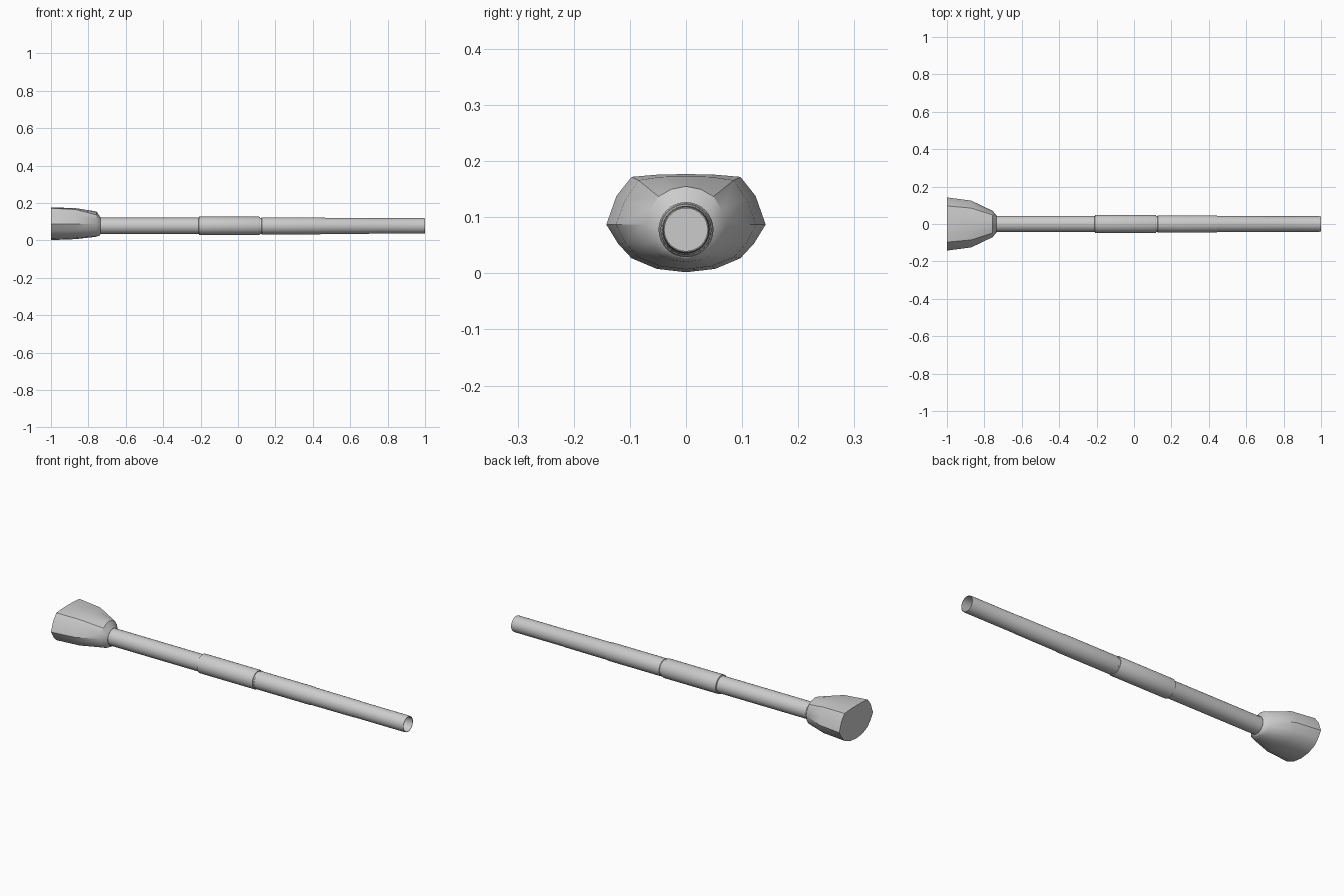
import bpy, bmesh, math

if "Cube" in bpy.data.objects:
    bpy.data.objects.remove(bpy.data.objects["Cube"])

AXIS_Z = 0.078


def make_object(name, rings, cap_first=False, cap_last=False, angle=30):
    """Skin a series of closed rings into one mesh."""
    bm = bmesh.new()
    loops = [[bm.verts.new(p) for p in ring] for ring in rings]
    n = len(loops[0])
    for a, b in zip(loops, loops[1:]):
        for i in range(n):
            j = (i + 1) % n
            bm.faces.new((a[i], a[j], b[j], b[i]))
    if cap_first:
        bm.faces.new(loops[0])
    if cap_last:
        bm.faces.new(loops[-1])
    bmesh.ops.recalc_face_normals(bm, faces=bm.faces)
    mesh = bpy.data.meshes.new(name)
    bm.to_mesh(mesh)
    bm.free()
    obj = bpy.data.objects.new(name, mesh)
    bpy.context.collection.objects.link(obj)
    bpy.ops.object.select_all(action='DESELECT')
    obj.select_set(True)
    bpy.context.view_layer.objects.active = obj
    bpy.ops.object.shade_smooth_by_angle(angle=math.radians(angle))
    return obj


def circle(x, r, n=32):
    return [(x, r * math.sin(2 * math.pi * i / n), AXIS_Z + r * math.cos(2 * math.pi * i / n))
            for i in range(n)]


def section(x, half):
    """Mirror a half outline (top centre to bottom centre) into a full ring."""
    full = half + [(-y, z) for y, z in reversed(half[1:-1])]
    return [(x, y, z) for y, z in full]


# Barrel: stepped sleeves, with a hollow muzzle
barrel_profile = [
    (-0.78, 0.0435), (-0.21, 0.0435), (-0.208, 0.049), (0.112, 0.049),
    (0.117, 0.0465), (0.117, 0.043), (0.125, 0.043), (0.127, 0.0455),
    (0.438, 0.0455), (0.445, 0.0435), (0.70, 0.0425), (0.703, 0.0415),
    (0.992, 0.0415), (1.0, 0.040), (1.0, 0.038), (0.90, 0.038)]
make_object("gun_barrel", [circle(x, r) for x, r in barrel_profile],
            cap_first=True, cap_last=True)

# Mantlet: flat-topped faceted housing tapering to the barrel collar
rear = [(0, .177), (.05, .176), (.097, .172), (.124, .138), (.142, .087),
        (.121, .053), (.097, .027), (.052, .008), (0, .002)]
middle = [(0, .173), (.045, .172), (.085, .166), (.108, .132), (.125, .087),
          (.108, .054), (.086, .029), (.046, .013), (0, .007)]
front = [(0, .155), (.026, .150), (.049, .137), (.064, .114), (.071, .087),
         (.066, .055), (.051, .035), (.028, .024), (0, .020)]
collar = [(.052 * math.sin(math.pi * i / 8), AXIS_Z + .052 * math.cos(math.pi * i / 8))
          for i in range(9)]
neck = [(y * .87, AXIS_Z + (z - AXIS_Z) * .87) for y, z in collar]
make_object("mantlet", [section(-1.0, rear), section(-0.87, middle),
                        section(-0.757, front), section(-0.74, collar),
                        section(-0.735, neck)],
            cap_first=True, cap_last=True, angle=28)
